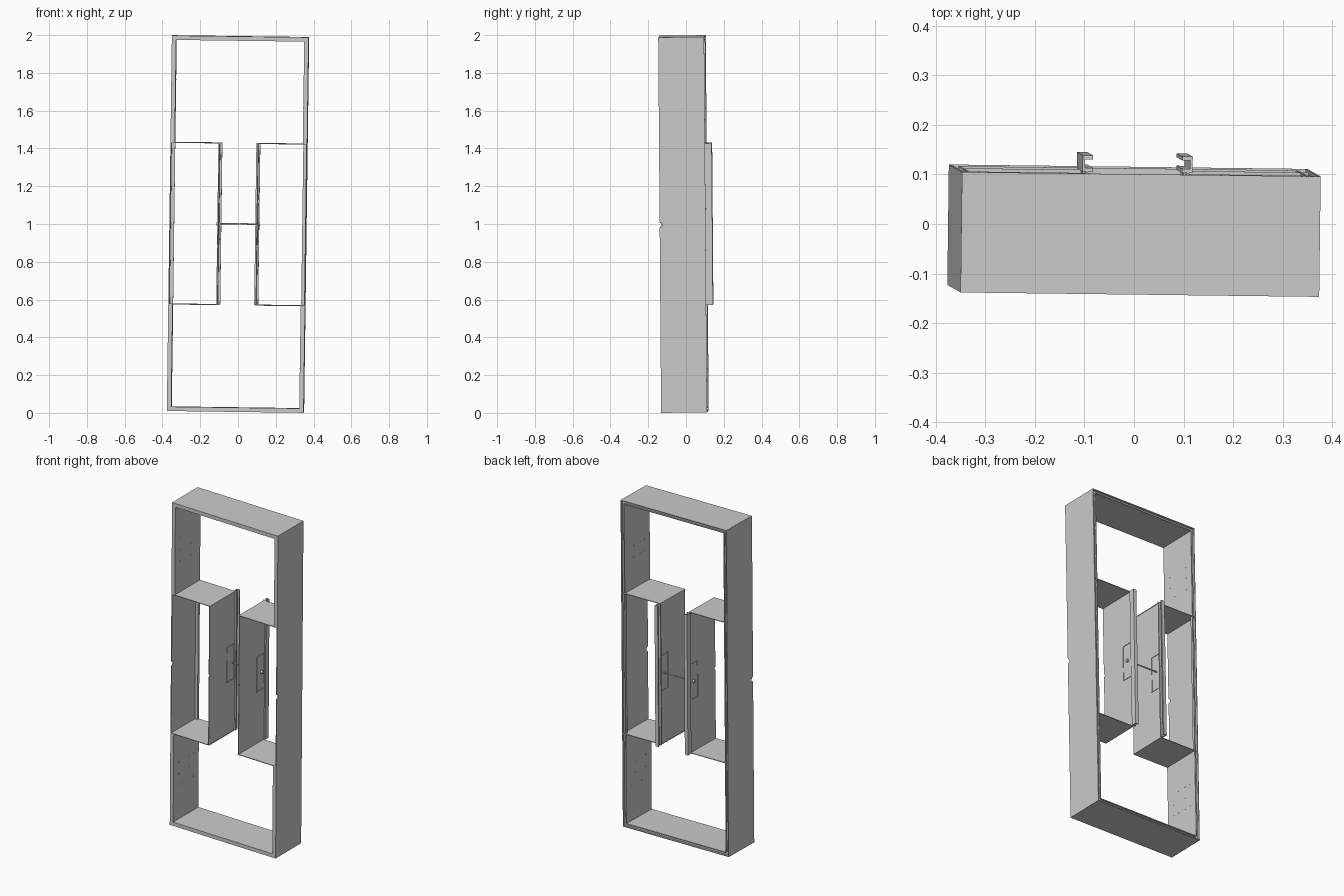
import bpy
import bmesh
import math
from mathutils import Matrix, Vector

if "Cube" in bpy.data.objects:
    bpy.data.objects.remove(bpy.data.objects["Cube"])

W, D, H = 0.362, 0.1215, 0.994       # half width, half depth, half height
T, SKIN = 0.023, 0.005               # board thickness, outer skin thickness
SHELF = 0.428                        # shelf height above / below the middle
PANEL = 0.102                        # panel offset from the centre line

# The whole piece stands very slightly out of true
LEAN = (Matrix.Translation((0, -0.0135, 1.0)) @ Matrix.Rotation(-0.0125, 4, 'Z')
        @ Matrix.Rotation(0.0075, 4, 'X') @ Matrix.Rotation(0.0135, 4, 'Y'))

grey = bpy.data.materials.new("plain_grey")
grey.diffuse_color = (0.6, 0.6, 0.6, 1)
grey.use_nodes = True
grey.node_tree.nodes["Principled BSDF"].inputs["Base Color"].default_value = grey.diffuse_color


def finish(name, bm):
    bmesh.ops.recalc_face_normals(bm, faces=bm.faces)
    mesh = bpy.data.meshes.new(name)
    bm.to_mesh(mesh)
    bm.free()
    mesh.materials.append(grey)
    obj = bpy.data.objects.new(name, mesh)
    bpy.context.collection.objects.link(obj)
    obj.matrix_world = LEAN
    return obj


def add_box(bm, x, y, z):
    """Box between pairs of limits."""
    size = Vector((abs(x[1] - x[0]), abs(y[1] - y[0]), abs(z[1] - z[0])))
    mid = Vector((sum(x) / 2, sum(y) / 2, sum(z) / 2))
    bmesh.ops.create_cube(bm, size=1, matrix=Matrix.Translation(mid) @ Matrix.Diagonal(size).to_4x4())


def add_sheet(bm, x, y, z, notch):
    """Upright sheet with a half-round notch in the middle of its front edge."""
    pts = [(y[0], z[0]), (y[1], z[0]), (y[1], z[1]), (y[0], z[1])]
    for i in range(9):
        a = math.pi / 2 - math.pi * i / 8
        pts.append((y[0] + notch * math.cos(a), notch * math.sin(a)))
    face = bm.faces.new([bm.verts.new((x[0], p, q)) for p, q in pts])
    ext = bmesh.ops.extrude_face_region(bm, geom=[face], use_keep_orig=True)
    verts = [v for v in ext["geom"] if isinstance(v, bmesh.types.BMVert)]
    bmesh.ops.translate(bm, verts=verts, vec=(x[1] - x[0], 0, 0))


def add_rod(bm, x, y, z, r, seg=12):
    """Round bar along x."""
    m = Matrix.Translation((sum(x) / 2, y, z)) @ Matrix.Rotation(math.pi / 2, 4, 'Y')
    bmesh.ops.create_cone(bm, cap_ends=True, segments=seg, radius1=r, radius2=r,
                          depth=abs(x[1] - x[0]), matrix=m)


for name, s in (("left", -1), ("right", 1)):
    # Outer side skin, full height
    bm = bmesh.new()
    add_sheet(bm, (s * W, s * (W - SKIN)), (-D, D), (-H, H), 0.014)
    finish(name + "_side_skin", bm)

    # Thick side boards above and below the middle bay, with a grooved back edge
    bm = bmesh.new()
    for z in ((SHELF, H - SKIN), (-H + SKIN, -SHELF)):
        add_box(bm, (s * (W - SKIN), s * (W - T)), (-D, D - 0.012), z)
    add_box(bm, (s * (W - T + 0.005), s * (W - T)), (D - 0.012, D - 0.003), (-H + T, H - T))
    finish(name + "_side_board", bm)

    # Back flange along the middle bay
    bm = bmesh.new()
    add_box(bm, (s * (W - SKIN), s * (W - T)), (D - 0.018, D - 0.012), (-SHELF, SHELF))
    finish(name + "_back_flange", bm)

    # Peg holes on the inside of the boards
    bm = bmesh.new()
    for zs in (-1, 1):
        for row in range(3):
            for y in (-0.07, -0.03, 0.03, 0.07):
                x = s * (W - T)
                add_rod(bm, (x, x - s * 0.001), y, zs * (0.62 + row * 0.07), 0.003, 8)
    finish(name + "_peg_holes", bm)

    # Thin shelves of the middle bay
    for level, z in (("upper", SHELF), ("lower", -SHELF)):
        bm = bmesh.new()
        add_box(bm, (s * (W - SKIN), s * (PANEL - 0.004)), (-D, D - 0.003), (z - 0.002, z + 0.002))
        finish(name + "_" + level + "_shelf", bm)

    # Upright panel facing the centre
    bm = bmesh.new()
    add_sheet(bm, (s * (PANEL + 0.002), s * (PANEL - 0.002)), (-D, 0.122), (-SHELF, SHELF), 0.008)
    finish(name + "_panel", bm)

    # Channel strip on the back edge of the panel
    bm = bmesh.new()
    a, b = PANEL + 0.009, PANEL - 0.012
    for y in ((0.121, 0.129), (0.146, 0.154)):
        add_box(bm, (s * a, s * b), y, (-SHELF, SHELF))
    add_box(bm, (s * a, s * (a - 0.005)), (0.129, 0.146), (-SHELF, SHELF))
    finish(name + "_channel_strip", bm)

    # Rectangular latch frame around the handle
    bm = bmesh.new()
    x = (s * (PANEL - 0.005), s * (PANEL + 0.005))
    for y in ((0.045, 0.05), (0.115, 0.12)):
        add_box(bm, x, y, (-0.11, 0.11))
    for z in ((-0.11, -0.105), (0.105, 0.11)):
        add_box(bm, x, (0.05, 0.115), z)
    finish(name + "_latch_frame", bm)

    # Knob
    bm = bmesh.new()
    add_rod(bm, (s * (PANEL + 0.002), s * (PANEL + 0.014)), 0.09, 0, 0.009, 16)
    finish(name + "_knob", bm)

# Top and bottom boards with the same grooved back edge
for name, s in (("top", 1), ("bottom", -1)):
    bm = bmesh.new()
    inner = W - SKIN
    add_box(bm, (-inner, inner), (-D, D), (s * H, s * (H - SKIN)))
    add_box(bm, (-inner, inner), (-D, D - 0.012), (s * (H - SKIN), s * (H - T)))
    add_box(bm, (-W + T, W - T), (D - 0.012, D - 0.003), (s * (H - T + 0.005), s * (H - T)))
    finish(name + "_board", bm)

# Connecting rod between the two knobs
bm = bmesh.new()
add_rod(bm, (-0.116, 0.116), 0.09, 0, 0.004)
finish("connecting_rod", bm)
